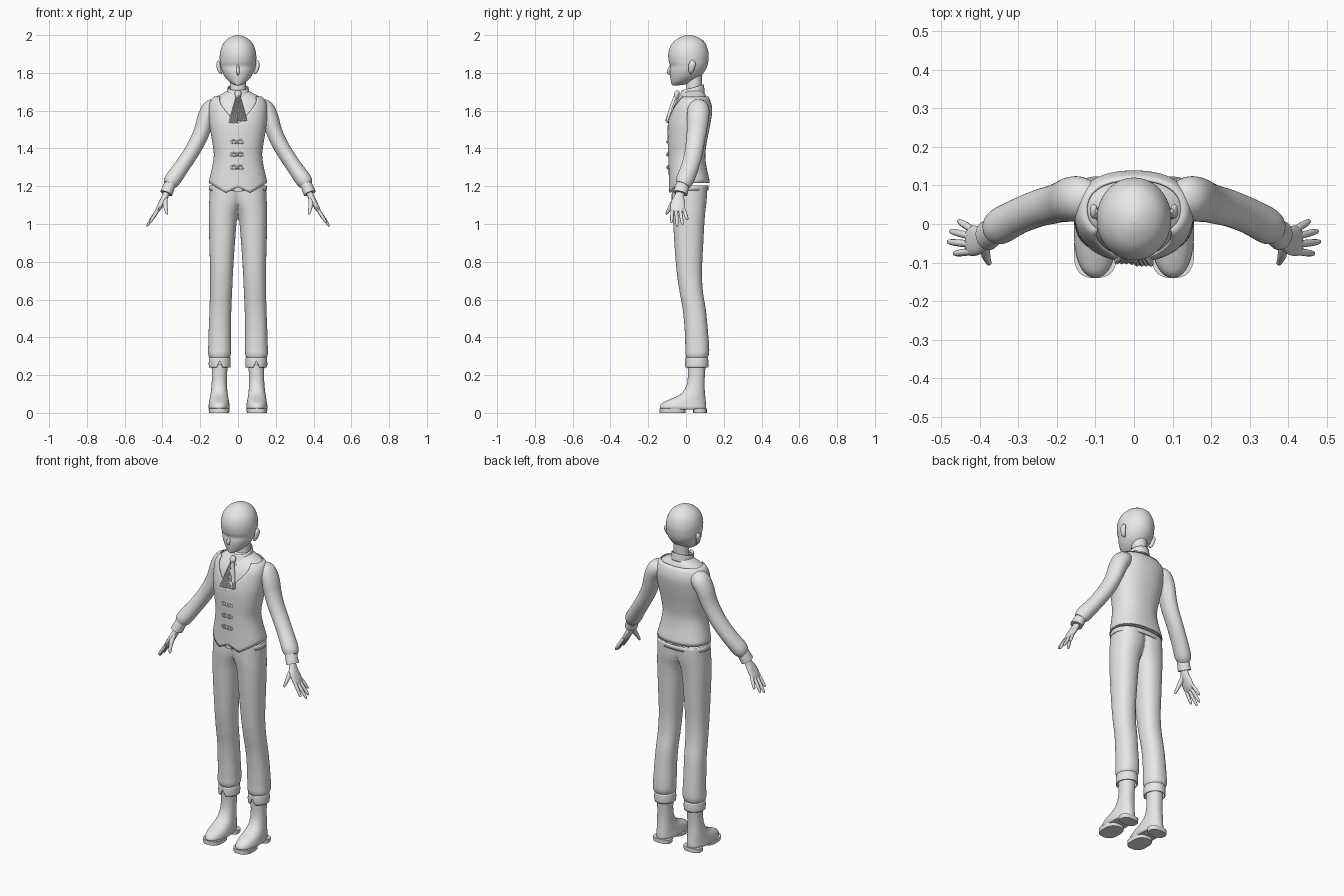
import bpy, bmesh, math
from mathutils import Vector

cube = bpy.data.objects.get("Cube")
if cube:
    bpy.data.objects.remove(cube)

grey = bpy.data.materials.new("plain light grey")
grey.use_nodes = True
grey.diffuse_color = (0.8, 0.8, 0.8, 1)
grey.node_tree.nodes["Principled BSDF"].inputs["Base Color"].default_value = (0.8, 0.8, 0.8, 1)


def finish(name, rings, closed=True, mirror=False, thick=0, angle=45):
    """Bridge a stack of rings into one smooth object."""
    bm = bmesh.new()
    vs = [[bm.verts.new(p) for p in r] for r in rings]
    n = len(vs[0])
    for a, b in zip(vs, vs[1:]):
        for j in range(n):
            k = (j + 1) % n
            bm.faces.new((a[j], a[k], b[k], b[j]))
    if closed:
        bm.faces.new(vs[0])
        bm.faces.new(vs[-1])
        bmesh.ops.recalc_face_normals(bm, faces=bm.faces)
    me = bpy.data.meshes.new(name)
    bm.to_mesh(me)
    bm.free()
    me.materials.append(grey)
    ob = bpy.data.objects.new(name, me)
    bpy.context.collection.objects.link(ob)
    bpy.ops.object.select_all(action='DESELECT')
    ob.select_set(True)
    bpy.context.view_layer.objects.active = ob
    bpy.ops.object.shade_smooth_by_angle(angle=math.radians(angle))
    if mirror:
        ob.modifiers.new("mirror", 'MIRROR').use_mirror_merge = False
    if thick:
        sol = ob.modifiers.new("thickness", 'SOLIDIFY')
        sol.thickness, sol.offset = thick, 1
    return ob


def spline(rows, t):
    """Catmull-Rom value of a table of rows at t in row units."""
    i = min(int(t), len(rows) - 2)
    f = t - i
    a, b, c, d = (rows[max(0, min(len(rows) - 1, i + k))] for k in (-1, 0, 1, 2))
    return [q + f * (r - p) / 2 + f * f * (2 * p - 5 * q + 4 * r - s) / 2
            + f ** 3 * (3 * q - p - 3 * r + s) / 2 for p, q, r, s in zip(a, b, c, d)]


def dense(rows, k=4):
    return [spline(rows, i / k) for i in range((len(rows) - 1) * k + 1)]


def section(row, phi, p=1.0, grow=0.0):
    """Point on a horizontal oval; row = z, centre x, half width, front y, back y."""
    z, cx, rx, yf, yb = row
    s, c = math.sin(phi), -math.cos(phi)
    s, c = (math.copysign(abs(v) ** p, v) for v in (s, c))
    return Vector((cx + (rx + grow) * s, (yf + yb) / 2 + ((yb - yf) / 2 + grow) * c, z))


def circle(n):
    return [2 * math.pi * j / n for j in range(n)]


def loft(name, rows, p=1.0, n=40, smooth=True, **kw):
    rows = dense(rows) if smooth else rows
    return finish(name, [[section(r, a, p) for a in circle(n)] for r in rows], **kw)


def shell(name, rows, bottom, top, grow=0.0, p=1.0, thick=0.006, n=96, m=24, **kw):
    """Garment layer whose bottom and top heights depend on the angle from the front."""
    table = dense(rows, 10)

    def at(z, phi):
        for a, b in zip(table, table[1:]):
            if z <= b[0] or b is table[-1]:
                f = (z - a[0]) / (b[0] - a[0])
                return section([u + f * (v - u) for u, v in zip(a, b)], phi, p, grow)
    rings = []
    for i in range(m + 1):
        ring = []
        for phi in circle(n):
            a = min(phi, 2 * math.pi - phi)
            ring.append(at(bottom(a) + (top(a) - bottom(a)) * i / m, phi))
        rings.append(ring)
    return finish(name, rings, closed=False, thick=thick, **kw)


def tube(name, rows, n=20, k=4, **kw):
    """Oval tube; row = x, y, z, radius towards y, radius across."""
    rows = dense(rows, k)
    pts = [Vector(r[:3]) for r in rows]
    rings = []
    for i, r in enumerate(rows):
        t = (pts[min(i + 1, len(pts) - 1)] - pts[max(i - 1, 0)]).normalized()
        u = (Vector((0, 1, 0)) - t * t.y).normalized()
        v = t.cross(u)
        rings.append([pts[i] + u * r[3] * math.cos(a) + v * r[4] * math.sin(a) for a in circle(n)])
    return finish(name, rings, **kw)


# Head, nose, ears, neck
loft("head", [(1.734, 0, .012, -.072, -.04), (1.74, 0, .026, -.077, .0), (1.755, 0, .048, -.08, .035),
              (1.78, 0, .07, -.084, .075), (1.81, 0, .085, -.086, .1), (1.835, 0, .092, -.083, .112),
              (1.86, 0, .096, -.091, .118), (1.9, 0, .096, -.094, .12), (1.94, 0, .086, -.083, .11),
              (1.97, 0, .066, -.06, .092), (1.99, 0, .038, -.028, .06), (1.999, 0, .012, .0, .03),
              (2.0, 0, .002, .013, .017)], n=48, angle=80)
tube("nose", [(0, -.078, 1.85, .004, .004), (0, -.086, 1.82, .009, .008),
              (0, -.094, 1.804, .008, .009), (0, -.084, 1.79, .004, .004)], n=12)
tube("ear", [(.086, .026, 1.795, .004, .004), (.096, .026, 1.808, .012, .009), (.102, .03, 1.83, .017, .011),
             (.104, .034, 1.85, .018, .01), (.098, .034, 1.866, .006, .004)], n=16, mirror=True)
loft("neck", [(1.66, 0, .048, -.005, .09), (1.72, 0, .042, .002, .084), (1.8, 0, .042, .002, .086)])

# Shirt body, waistcoat, collar
torso = [(1.15, 0, .146, -.083, .117), (1.22, 0, .145, -.082, .117), (1.3, 0, .128, -.083, .1),
         (1.37, 0, .119, -.085, .093), (1.45, 0, .13, -.088, .104), (1.53, 0, .142, -.087, .12),
         (1.6, 0, .146, -.072, .13), (1.64, 0, .142, -.055, .124), (1.67, 0, .12, -.035, .11),
         (1.695, 0, .075, -.015, .097), (1.71, 0, .05, .0, .09)]
loft("shirt_body", torso[1:], p=.88)


def hem(a):
    return 1.165 + .55 * abs(.15 * math.sin(a) - .055) if a < math.pi / 2 else 1.217


shell("waistcoat", torso, hem, lambda a: min(1.53 + .17 * a, 1.672), grow=.003, p=.88)
shell("shirt_collar", [(1.63, 0, .082, -.055, .105), (1.68, 0, .06, -.027, .096), (1.74, 0, .046, -.002, .088)],
      lambda a: 1.675 - .022 * math.cos(a), lambda a: 1.722 - .016 * math.cos(a), m=6)

# Cravat: a knot and two spreading, pleated tails
tube("cravat_knot", [(0, -.04, 1.705, .006, .008), (0, -.046, 1.695, .014, .018),
                     (0, -.052, 1.675, .013, .015), (0, -.054, 1.66, .006, .01)])
for side, name in ((1, "cravat_left_tail"), (-1, "cravat_right_tail")):
    rows = [(0, -.052, 1.69, .006), (side * .012, -.075, 1.63, .013), (side * .026, -.104, 1.54, .024)]
    rings = []
    for x, y, z, w in rows:
        front = [(x + w * i / 4, y - .004 * (i % 2) - side * .003, z + side * .004) for i in range(-4, 5)]
        rings.append(front + [(px, py + .012, pz) for px, py, pz in reversed(front)])
    finish(name, rings, angle=30)

# Waistcoat clasps: two loops and a bead each
for i, z in enumerate((1.435, 1.368, 1.3)):
    for x in (-.022, .012):
        bpy.ops.mesh.primitive_torus_add(major_radius=.009, minor_radius=.0032, major_segments=20, minor_segments=8,
                                         location=(x, -.096, z), rotation=(math.pi / 2, 0, 0))
        loop = bpy.context.object
        loop.name = "clasp_loop"
        loop.scale.x = 1.7
        loop.data.materials.append(grey)
        bpy.ops.object.shade_smooth()
    bpy.ops.mesh.primitive_uv_sphere_add(segments=14, ring_count=8, radius=.007, location=(-.005, -.099, z))
    bpy.context.object.name = "clasp_bead"
    bpy.context.object.data.materials.append(grey)
    bpy.ops.object.shade_smooth()

# Trousers: two legs fused at the hips
legs = loft("trousers", [(1.205, .06, .088, -.074, .112), (1.13, .063, .089, -.076, .11), (1.04, .079, .076, -.07, .1),
                         (.9, .084, .068, -.062, .092), (.75, .087, .061, -.05, .085), (.64, .09, .059, -.034, .09),
                         (.55, .093, .058, -.018, .105), (.45, .096, .059, -.008, .115), (.35, .097, .061, -.004, .123),
                         (.31, .098, .061, -.004, .122), (.285, .098, .05, .005, .11)], p=.9, mirror=True)
fuse = legs.modifiers.new("fuse", 'REMESH')
fuse.mode, fuse.voxel_size, fuse.use_smooth_shade = 'VOXEL', .007, True
soft = legs.modifiers.new("soften", 'SMOOTH')
soft.factor, soft.iterations = .5, 6

# Belt and buckle
shell("belt", [(1.1, 0, .148, -.076, .112), (1.25, 0, .148, -.076, .112)],
      lambda a: 1.178, lambda a: 1.205, p=.88, m=2)
bpy.ops.mesh.primitive_cube_add(size=1, location=(0, -.084, 1.188))
buckle = bpy.context.object
buckle.name = "belt_buckle"
buckle.scale = (.042, .012, .03)
buckle.data.materials.append(grey)

# Turned-up trouser cuffs with a front notch
shell("trouser_cuff", [(.23, .097, .05, .002, .11), (.26, .097, .052, .0, .113), (.3, .097, .05, .002, .11)],
      lambda a: .24 + (.035 * max(0, 1 - a / .3)), lambda a: .293, m=6, mirror=True)

# Boots
loft("boot", [(.018, .1, .05, -.13, .104), (.03, .1, .056, -.139, .107), (.05, .1, .054, -.128, .106),
              (.068, .1, .051, -.095, .104), (.085, .1, .048, -.055, .102), (.11, .1, .044, -.018, .1),
              (.15, .099, .041, .004, .098), (.2, .098, .04, .01, .1), (.26, .097, .043, .008, .104)], p=.9, mirror=True)
for name, back, front in (("boot_sole", -.002, -.14), ("boot_heel", .11, .038)):
    loft(name, [(0, .1, .053, front, back), (.024, .1, .056, front, back)], p=.75, smooth=False, mirror=True)

# Sleeves and sleeve cuffs
tube("sleeve", [(.09, .066, 1.63, .035, .03), (.135, .066, 1.612, .056, .05), (.165, .064, 1.57, .058, .047),
                (.188, .058, 1.5, .053, .043), (.213, .05, 1.44, .05, .042), (.25, .04, 1.375, .048, .041),
                (.3, .02, 1.3, .047, .041), (.348, -.006, 1.232, .047, .043), (.364, -.018, 1.205, .036, .032)],
     n=32, mirror=True)
tube("sleeve_cuff", [(.352, -.012, 1.222, .032, .028), (.364, -.02, 1.2, .036, .031),
                     (.38, -.03, 1.162, .039, .033)], n=28, mirror=True)

# Hands
tube("palm", [(.368, -.024, 1.19, .022, .017), (.384, -.034, 1.15, .025, .017), (.402, -.042, 1.115, .037, .016),
              (.422, -.044, 1.08, .039, .013), (.432, -.044, 1.064, .033, .008)], mirror=True)
fingers = {"little_finger": (-.014, .455, .008, 1.022), "ring_finger": (-.033, .477, -.018, .997),
           "middle_finger": (-.053, .483, -.046, .988), "index_finger": (-.071, .467, -.077, 1.006)}
for name, (y, tx, ty, tz) in fingers.items():
    base, tip = Vector((.42, y, 1.083)), Vector((tx, ty, tz))
    steps = ((0, .009), (.4, .0095), (.75, .0085), (.95, .006), (1, .002))
    tube(name, [(*base.lerp(tip, f), r, r) for f, r in steps], n=12, k=2, mirror=True)
tube("thumb", [(.386, -.045, 1.14, .013, .012), (.386, -.07, 1.11, .014, .013), (.382, -.088, 1.082, .01, .01),
               (.376, -.101, 1.057, .007, .007), (.374, -.104, 1.05, .002, .002)], n=12, k=2, mirror=True)
